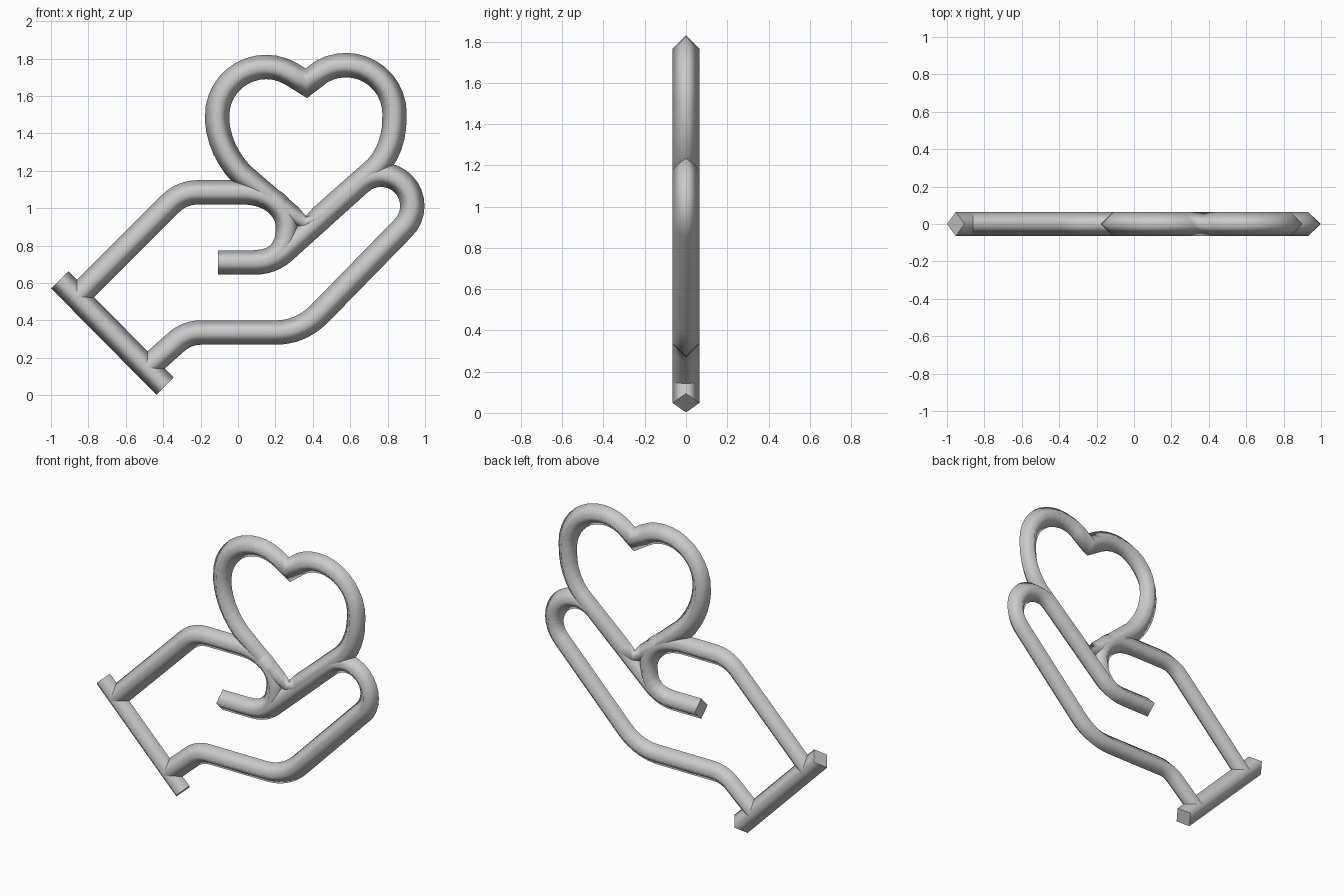
import bpy, bmesh, math
from mathutils import Vector

if "Cube" in bpy.data.objects:
    bpy.data.objects.remove(bpy.data.objects["Cube"])

R = 0.065
grey = bpy.data.materials.new("light grey")
grey.diffuse_color = (0.6, 0.6, 0.6, 1)
grey.use_nodes = True
grey.node_tree.nodes["Principled BSDF"].inputs["Base Color"].default_value = grey.diffuse_color


def arc(cx, cz, r, a0, a1, n=10, rz=None):
    rz = rz or r
    out = []
    for i in range(n + 1):
        a = math.radians(a0 + (a1 - a0) * i / n)
        out.append((cx + r * math.cos(a), cz + rz * math.sin(a)))
    return out


def bend(a, b, c, n=6):
    # quadratic curve from a to c, steered by b
    return [tuple((1 - t) ** 2 * a[k] + 2 * t * (1 - t) * b[k] + t * t * c[k]
                  for k in (0, 1)) for t in [i / n for i in range(n + 1)]]


def tube(name, path, scales=None, cyclic=False):
    # diamond-section tube swept along a path in the xz plane
    pts = [Vector(p) for p in path]
    n = len(pts)
    bm = bmesh.new()
    rings = []
    for i, p in enumerate(pts):
        d0 = (p - pts[i - 1]).normalized() if i or cyclic else None
        d1 = (pts[(i + 1) % n] - p).normalized() if i < n - 1 or cyclic else None
        d0, d1 = d0 or d1, d1 or d0
        t = (d0 + d1).normalized()
        nrm = Vector((-t.y, t.x))
        s = (scales or {}).get(i, 1)
        w = s * R / max(t.dot(d1), 0.5)
        rings.append([bm.verts.new(c) for c in (
            (p.x + nrm.x * w, 0, p.y + nrm.y * w), (p.x, -R * s, p.y),
            (p.x - nrm.x * w, 0, p.y - nrm.y * w), (p.x, R * s, p.y))])
    for i in range(n if cyclic else n - 1):
        a, b = rings[i], rings[(i + 1) % n]
        for k in range(4):
            m = (k + 1) % 4
            bm.faces.new((a[k], b[k], b[m], a[m])).smooth = True
    if not cyclic:
        for r in (rings[0], rings[-1]):   # flat end caps
            f = bm.faces.new(r)
            for e in f.edges:
                e.smooth = False
    bmesh.ops.recalc_face_normals(bm, faces=bm.faces)
    me = bpy.data.meshes.new(name)
    bm.to_mesh(me)
    bm.free()
    me.materials.append(grey)
    ob = bpy.data.objects.new(name, me)
    bpy.context.collection.objects.link(ob)
    return ob


# cuff bar at the wrist
tube("cuff", [(-0.953, 0.617), (-0.39, 0.048)])

# thumb side: wrist, back of the thumb, round tip and short return
thumb = [(-0.86, 0.525)] + bend((-0.36, 1.025), (-0.30, 1.085), (-0.21, 1.085))
thumb += bend((0.02, 1.085), (0.13, 1.085), (0.2, 1.03))
thumb += bend((0.2, 1.03), (0.27, 0.97), (0.267, 0.89))[1:]
thumb += bend((0.267, 0.89), (0.265, 0.71), (0.08, 0.71))[1:]
tube("thumb", thumb)

# palm, fingers and underside of the hand
hand = [(-0.108, 0.71)] + bend((0.09, 0.71), (0.18, 0.71), (0.245, 0.768))
hand += arc(0.765, 1.012, 0.167, 133, -45, 16)
hand += bend((0.43, 0.43), (0.33, 0.335), (0.2, 0.335), 8)
hand += bend((-0.2, 0.335), (-0.265, 0.335), (-0.32, 0.293))
hand += [(-0.484, 0.148)]
tube("hand", hand)

# heart, with a narrowed tip tucked into the palm
heart = [(0.357, 0.915), (0.29, 0.965)]
heart += bend((0.02, 1.18), (-0.10, 1.31), (-0.112, 1.47))
heart += arc(0.15, 1.493, 0.262, 180, 60, 12)[1:]
heart += [(0.365, 1.668)]
heart += arc(0.577, 1.505, 0.26, 120, 0, 12)
heart += bend((0.837, 1.48), (0.835, 1.32), (0.74, 1.215))[1:]
heart += [(0.44, 0.95)]
tube("heart", heart, {0: 0.6, 1: 0.8}, cyclic=True)
